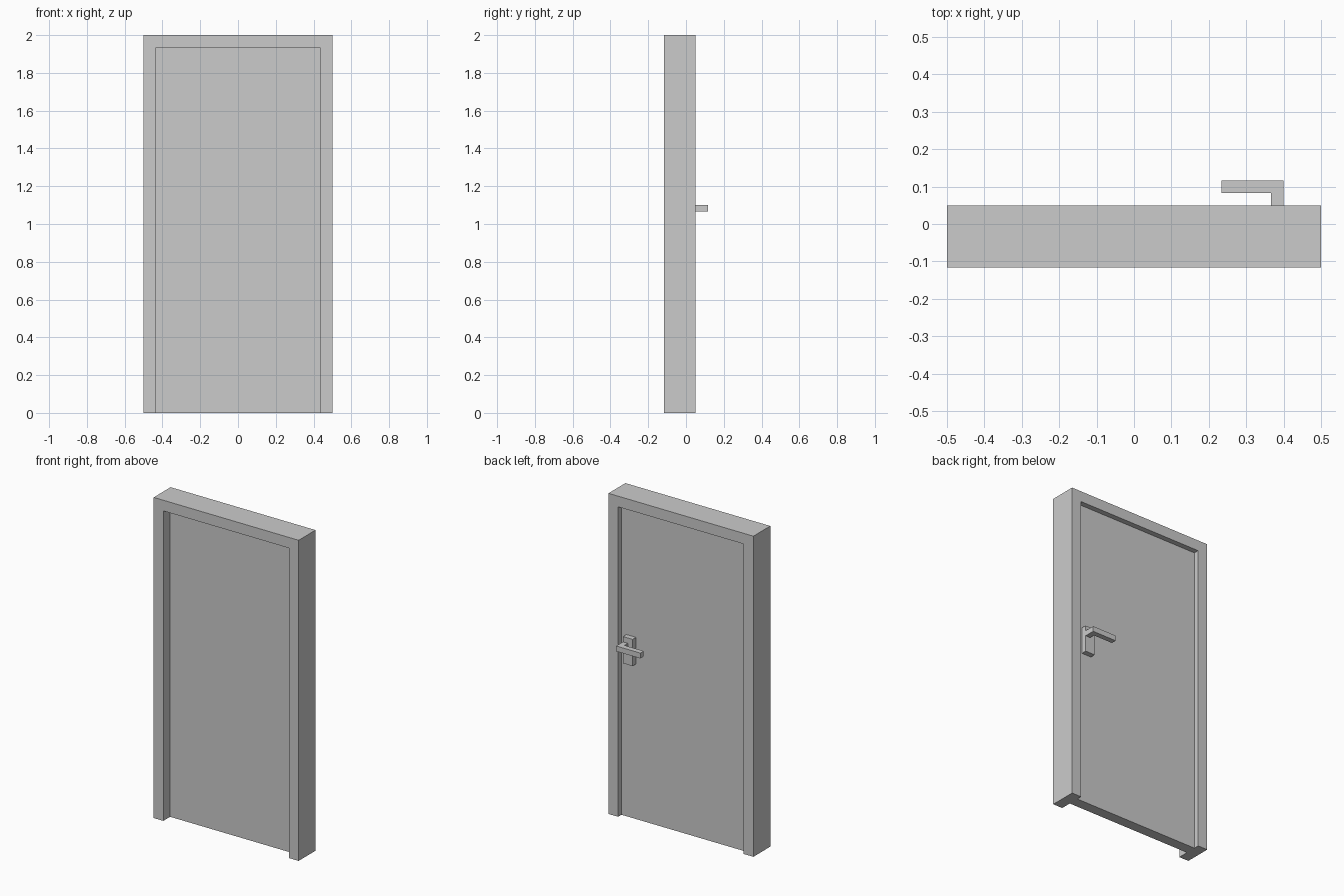
import bpy, bmesh
from mathutils import Vector

if "Cube" in bpy.data.objects:
    bpy.data.objects.remove(bpy.data.objects["Cube"])

U = 1 / 30  # design module


def prism(name, profile, to_world, depth):
    """Extrude a flat outline (in modules) along the given depth vector."""
    bm = bmesh.new()
    face = bm.faces.new([bm.verts.new(Vector(to_world(a, b)) * U) for a, b in profile])
    res = bmesh.ops.extrude_face_region(bm, geom=[face], use_keep_orig=True)
    verts = [g for g in res["geom"] if isinstance(g, bmesh.types.BMVert)]
    bmesh.ops.translate(bm, verts=verts, vec=Vector(depth) * U)
    bmesh.ops.recalc_face_normals(bm, faces=bm.faces)
    mesh = bpy.data.meshes.new(name)
    bm.to_mesh(mesh)
    bm.free()
    obj = bpy.data.objects.new(name, mesh)
    bpy.context.collection.objects.link(obj)
    return obj


def rect(x0, z0, x1, z1):
    return [(x0, z0), (x1, z0), (x1, z1), (x0, z1)]


# Door frame: two jambs and a header as one arch-shaped outline
prism("door_frame",
      [(-15, 0), (-13, 0), (-13, 58), (13, 58), (13, 0), (15, 0), (15, 60), (-15, 60)],
      lambda x, z: (x, -3.5, z), (0, 5, 0))

# Door leaf, recessed deeper at the front than at the back
prism("door_panel", rect(-13, 0, 13, 58), lambda x, z: (x, -1.5, z), (0, 2, 0))

# Handle plate on the back of the leaf
prism("handle_plate", rect(10, 29, 12, 34), lambda x, z: (x, 0.5, z), (0, 1, 0))

# L-shaped lever: stem and grip
prism("door_handle",
      [(11, 1.5), (12, 1.5), (12, 3.5), (7, 3.5), (7, 2.5), (11, 2.5)],
      lambda x, y: (x, y, 32), (0, 0, 1))
